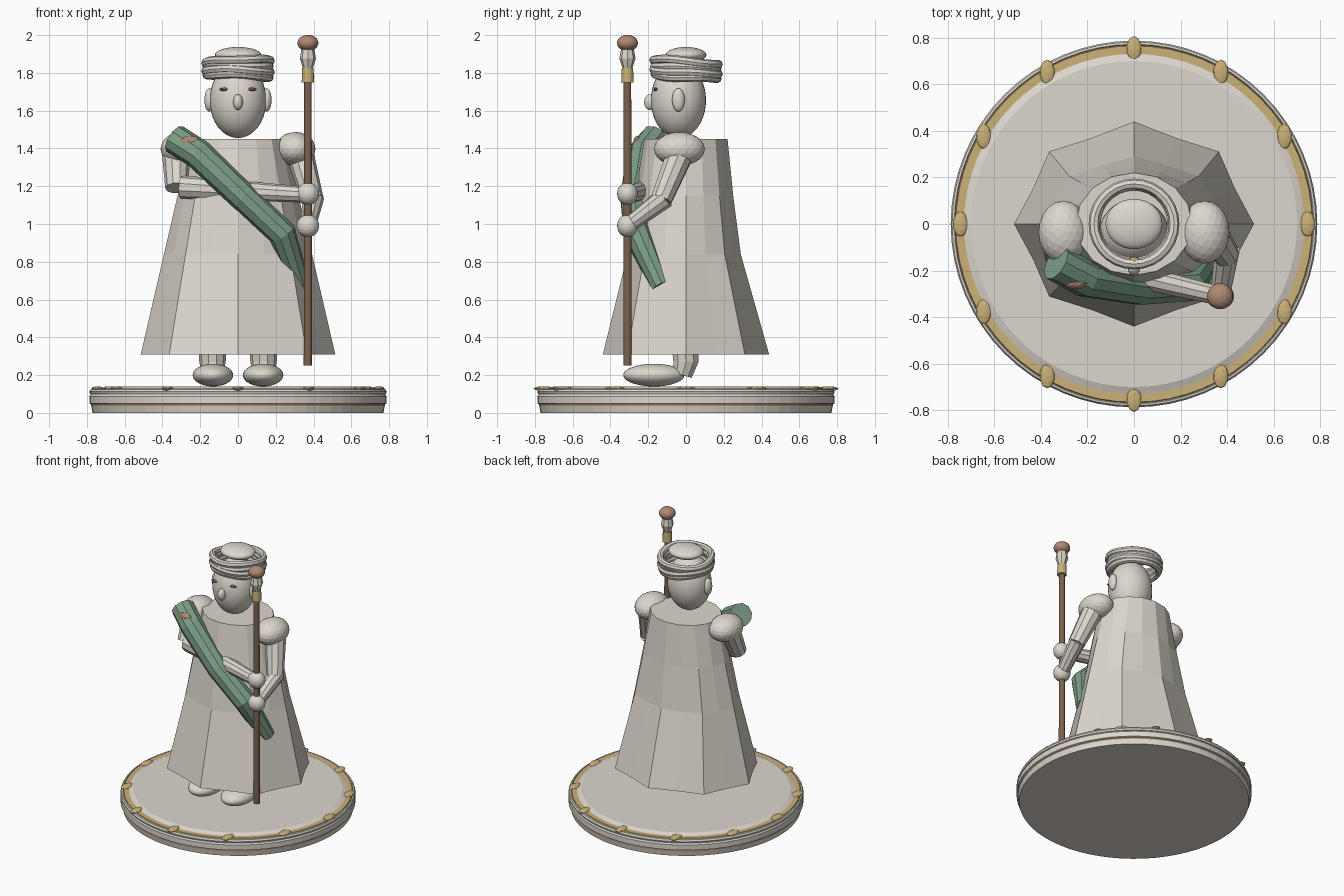
import bpy, bmesh, math, random
from mathutils import Vector, Matrix

if "Cube" in bpy.data.objects:
    bpy.data.objects.remove(bpy.data.objects["Cube"])

random.seed(4)

def mat(name, c):
    m = bpy.data.materials.new(name)
    m.diffuse_color = (*c, 1)
    m.use_nodes = True
    m.node_tree.nodes["Principled BSDF"].inputs["Base Color"].default_value = m.diffuse_color
    return m

STONE = mat("ivory stone", (0.72, 0.68, 0.61))
GOLD = mat("soft gold", (0.60, 0.44, 0.19))
WOOD = mat("staff wood", (0.20, 0.125, 0.08))
COPPER = mat("warm copper", (0.42, 0.25, 0.17))
GREEN = mat("sage green", (0.20, 0.34, 0.24))
EYE = mat("eye brown", (0.24, 0.15, 0.07))

def finish(name, bm, mats, smooth=False):
    bmesh.ops.recalc_face_normals(bm, faces=bm.faces)
    me = bpy.data.meshes.new(name)
    bm.to_mesh(me)
    bm.free()
    ob = bpy.data.objects.new(name, me)
    bpy.context.collection.objects.link(ob)
    for m in (mats if isinstance(mats, list) else [mats]):
        me.materials.append(m)
    for p in me.polygons:
        p.use_smooth = smooth
    return ob

def ball(name, loc, size, m, sub=3, uv=False, rot=None):
    bm = bmesh.new()
    if uv:
        bmesh.ops.create_uvsphere(bm, u_segments=32, v_segments=20, radius=1)
    else:
        bmesh.ops.create_icosphere(bm, subdivisions=sub, radius=1)
    M = Matrix.Translation(loc) @ (rot or Matrix()) @ Matrix.Diagonal((*size, 1))
    bmesh.ops.transform(bm, matrix=M, verts=bm.verts)
    return finish(name, bm, m, uv)

def skin(bm, rings, closed=False, cap=True):
    """Join rings of points into a tube; returns faces grouped by row."""
    vs = [[bm.verts.new(p) for p in r] for r in rings]
    n, rows = len(vs[0]), []
    pairs = list(zip(vs, vs[1:])) + ([(vs[-1], vs[0])] if closed else [])
    for a, b in pairs:
        rows.append([bm.faces.new((a[i], a[(i + 1) % n], b[(i + 1) % n], b[i])) for i in range(n)])
    if cap and not closed:
        bm.faces.new(vs[0])
        bm.faces.new(vs[-1])
    return rows

def tube(name, pts, radii, m, sides=10, closed=False, smooth=False):
    pts = [Vector(p) for p in pts]
    rings, n = [], len(pts)
    for i, p in enumerate(pts):
        a = pts[(i - 1) % n] if closed or i else p
        b = pts[(i + 1) % n] if closed or i < n - 1 else p
        t = (b - a).normalized()
        up = Vector((0, 1, 0)) if abs(t.y) < 0.9 and not closed else Vector((0, 0, 1))
        u = t.cross(up).normalized()
        v = t.cross(u)
        r = radii[i]
        rings.append([p + r * (math.cos(k * math.tau / sides) * u + math.sin(k * math.tau / sides) * v)
                      for k in range(sides)])
    bm = bmesh.new()
    skin(bm, rings, closed)
    return finish(name, bm, m, smooth)

def lathe(name, prof, mats, rule=None, sides=64, at=(0, 0)):
    bm = bmesh.new()
    rows = skin(bm, [[(at[0] + r * math.cos(k * math.tau / sides), at[1] + r * math.sin(k * math.tau / sides), z)
                      for k in range(sides)] for r, z in prof])
    for i, row in enumerate(rows):
        for f in row:
            f.material_index = rule(i) if rule else 0
    return finish(name, bm, mats)

# round plinth: stone with a copper line and a gold band
plinth = [(0.77, 0), (0.777, 0.036), (0.777, 0.046), (0.787, 0.05), (0.787, 0.088),
          (0.778, 0.10), (0.765, 0.128), (0.73, 0.128), (0.70, 0.14)]
lathe("plinth", plinth, [STONE, GOLD, COPPER], lambda i: {1: 2, 5: 1, 6: 1}.get(i, 0))
lathe("plinth_rim", [(0.783, 0.10), (0.787, 0.112), (0.781, 0.124), (0.772, 0.126), (0.76, 0.11)], STONE)
for i in range(12):
    a = i * math.tau / 12
    ball("plinth_stud", (0.745 * math.cos(a), 0.752 * math.sin(a), 0.128), (0.032, 0.055, 0.013), GOLD, 2)

# fluted robe, eight folds growing toward the hem
rings = []
for z, rx, front, back, valley in [(0.31, 0.515, 0.44, 0.44, 0.91), (0.84, 0.392, 0.31, 0.29, 0.94),
                                   (1.15, 0.32, 0.27, 0.25, 0.96), (1.45, 0.25, 0.22, 0.22, 1.0)]:
    ring = []
    for k in range(16):
        a = k * math.tau / 16
        f = valley if k % 2 else 1
        ring.append((rx * f * math.cos(a), (back if math.sin(a) > 0 else front) * f * math.sin(a), z))
    rings.append(ring)
bm = bmesh.new()
skin(bm, rings, cap=False)
bm.verts.ensure_lookup_table()
bm.faces.new(bm.verts[-16:])
finish("robe", bm, STONE)

# feet, legs and shoulders, mirrored
for s in (-1, 1):
    ball("foot", (s * 0.133, -0.17, 0.20), (0.107, 0.162, 0.06), STONE, uv=True)
    tube("leg", [(s * 0.135, -0.02, 0.20), (s * 0.135, 0.0, 0.27), (s * 0.135, -0.03, 0.75)],
         [0.055, 0.07, 0.09], STONE)
    ball("shoulder", (s * 0.303, -0.035, 1.397), (0.107, 0.135, 0.09), STONE)

# arms and hands holding the staff
SX, SY = 0.37, -0.31
tube("left_upper_arm", [(0.32, -0.02, 1.40), (0.395, -0.13, 1.13)], [0.075, 0.058], STONE)
tube("left_forearm", [(0.40, -0.11, 1.14), (SX, SY, 0.99)], [0.056, 0.042], STONE)
tube("right_upper_arm", [(-0.33, -0.03, 1.40), (-0.325, -0.14, 1.19)], [0.075, 0.06], STONE)
tube("right_forearm", [(-0.30, -0.15, 1.195), (SX, SY, 1.155)], [0.062, 0.042], STONE)
for z in (1.16, 0.99):
    ball("hand", (SX, SY, z), (0.06, 0.055, 0.06), STONE)

# staff with gold collar, flared finial and knob
lathe("staff", [(0.022, 0.25), (0.02, 1.77)], WOOD, sides=12, at=(SX, SY))
lathe("staff_collar", [(0.033, 1.75), (0.03, 1.825)], GOLD, sides=12, at=(SX, SY))
lathe("staff_finial", [(0.024, 1.82), (0.043, 1.875), (0.034, 1.925)], STONE, sides=8, at=(SX, SY))
ball("staff_knob", (SX, SY, 1.958), (0.056, 0.056, 0.043), COPPER)

# sash across the chest with pin
tube("sash", [(-0.335, -0.165, 1.45), (-0.21, -0.235, 1.37), (0.03, -0.275, 1.14),
              (0.235, -0.26, 0.95), (0.33, -0.13, 0.67)],
     [0.08, 0.08, 0.075, 0.075, 0.055], GREEN)
ball("sash_pin", (-0.253, -0.255, 1.432), (0.056, 0.025, 0.036), COPPER, 2)

# head and face
ball("head", (0, -0.04, 1.655), (0.15, 0.146, 0.2), STONE, uv=True)
ball("nose", (0, -0.19, 1.645), (0.026, 0.032, 0.042), STONE, 3)
for s in (-1, 1):
    ball("ear", (s * 0.152, -0.04, 1.657), (0.026, 0.034, 0.062), STONE, 3)
    ball("eye", (s * 0.072, -0.16, 1.713), (0.028, 0.012, 0.009), EYE, 2)

# turban: stacked, tilted, slightly uneven rolls
for j in range(4):
    R = 0.166 + 0.006 * (j % 2)
    tilt = -0.04 - 0.05 * random.random()
    roll = random.uniform(-0.05, 0.05)
    pts = []
    for k in range(28):
        a = k * math.tau / 28
        x, y = R * math.cos(a), R * math.sin(a)
        pts.append((x, y, 1.782 + 0.025 * j + tilt * y + roll * x + 0.004 * math.sin(3 * a + j)))
    tube("turban_roll", pts, [0.023] * 28, STONE, 8, closed=True)
ball("turban_crown", (0, 0, 1.895), (0.122, 0.108, 0.042), STONE, uv=True)
ball("turban_jewel", (0, -0.157, 1.865), (0.026, 0.016, 0.022), GOLD, 2)
